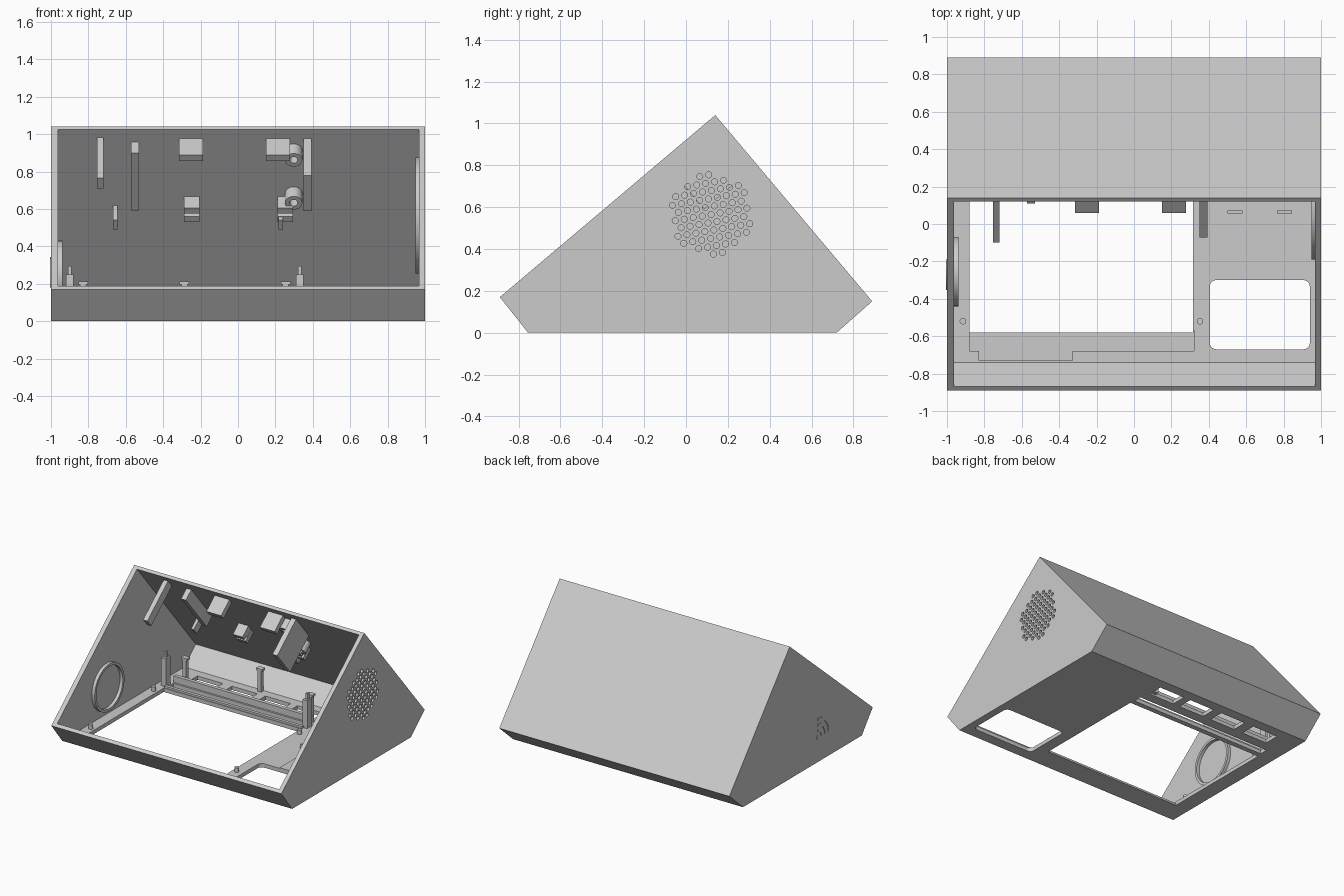
import bpy, bmesh, math
from mathutils import Vector

if "Cube" in bpy.data.objects:
    bpy.data.objects.remove(bpy.data.objects["Cube"])

grey = bpy.data.materials.new("light_grey")
grey.diffuse_color = (0.6, 0.6, 0.6, 1)
grey.use_nodes = True
grey.node_tree.nodes["Principled BSDF"].inputs["Base Color"].default_value = grey.diffuse_color


def make(name, bm, smooth=False):
    bmesh.ops.recalc_face_normals(bm, faces=bm.faces)
    me = bpy.data.meshes.new(name)
    bm.to_mesh(me)
    bm.free()
    me.materials.append(grey)
    ob = bpy.data.objects.new(name, me)
    bpy.context.collection.objects.link(ob)
    if smooth:
        bpy.ops.object.select_all(action='DESELECT')
        ob.select_set(True)
        bpy.context.view_layer.objects.active = ob
        bpy.ops.object.shade_smooth_by_angle(angle=math.radians(35))
    return ob


def add_prism(bm, pts, vec):
    """Closed prism from a planar outline swept along vec."""
    vec = Vector(vec)
    a = [bm.verts.new(p) for p in pts]
    b = [bm.verts.new(Vector(p) + vec) for p in pts]
    bm.faces.new(a)
    bm.faces.new(b[::-1])
    for i in range(len(a)):
        j = (i + 1) % len(a)
        bm.faces.new((a[i], b[i], b[j], a[j]))


def prism(name, pts, vec, smooth=False):
    bm = bmesh.new()
    add_prism(bm, pts, vec)
    return make(name, bm, smooth)


def box(name, x0, x1, y0, y1, z0, z1):
    return prism(name, [(x0, y0, z0), (x1, y0, z0), (x1, y1, z0), (x0, y1, z0)], (0, 0, z1 - z0))


def circle(r, n, a0=0.0):
    return [(r * math.cos(a0 + 2 * math.pi * i / n), r * math.sin(a0 + 2 * math.pi * i / n)) for i in range(n)]


def side_prism(name, profile, x0, x1, smooth=False):
    return prism(name, [(x0, y, z) for y, z in profile], (x1 - x0, 0, 0), smooth)


def cut(ob, cutter):
    mod = ob.modifiers.new("cut", 'BOOLEAN')
    mod.operation, mod.solver, mod.object = 'DIFFERENCE', 'EXACT', cutter
    bpy.context.view_layer.objects.active = ob
    bpy.ops.object.modifier_apply(modifier=mod.name)
    bpy.data.objects.remove(cutter)


# Housing: wedge profile, hollowed through the sloping open front
case = side_prism("housing", [(-.89, .17), (-.755, 0), (.72, 0), (.89, .15), (.14, 1.04)], -1, 1)
cut(case, side_prism("cavity", [(-.74, .03), (.709, .03), (.85, .156), (.121, 1.024),
                                (.0565, 1.1), (-.9315, .2654)], -.963, .967))

# Floor openings: main bay, recessed ledges, rail slit and back windows
cut(case, box("bay", -.88, .315, -.58, .335, -.1, .1))
cut(case, box("ledge", -.88, .32, -.68, -.57, .015, .1))
cut(case, box("ledge_step", -.83, -.33, -.73, -.67, .015, .1))
cut(case, box("slit", -.87, .31, .375, .44, -.1, .1))
for cx in (.18, -.1, -.39, -.69):
    cut(case, box("vent", cx - .11, cx + .11, .52, .64, -.1, .1))

# Rounded hatch in the floor
hatch = []
for cx, cy, a0 in ((.905, -.335, 0), (.44, -.335, 90), (.44, -.635, 180), (.905, -.635, 270)):
    for k in range(7):
        a = math.radians(a0 + 15 * k)
        hatch.append((cx + .035 * math.cos(a), cy + .035 * math.sin(a), -.1))
cut(case, prism("hatch", hatch, (0, 0, .2)))

# Speaker grille: tilted hexagonal field of holes in the right wall
bm = bmesh.new()
step, tilt, gy, gz = .0435, math.radians(10), .12, .565
for i in range(-6, 7):
    for j in range(-6, 7):
        u, v = step * (i + j / 2), step * j * .866
        if math.hypot(u, v) < .19:
            y = gy + u * math.cos(tilt) - v * math.sin(tilt)
            z = gz + u * math.sin(tilt) + v * math.cos(tilt)
            add_prism(bm, [(.9, y + p, z + q) for p, q in circle(.0145, 12)], (.2, 0, 0))
cut(case, make("grille_holes", bm))


# Rings on the inside of the side walls
def ring(name, cy, cz, r_out, r_in, x0, x1):
    bm = bmesh.new()
    n = 64
    loops = []
    for x, r in ((x0, r_in), (x0, r_out), (x1, r_out), (x1, r_in)):
        loops.append([bm.verts.new((x, cy + p, cz + q)) for p, q in circle(r, n)])
    for k in range(4):
        a, b = loops[k], loops[(k + 1) % 4]
        for i in range(n):
            j = (i + 1) % n
            bm.faces.new((a[i], a[j], b[j], b[i]))
    return make(name, bm, True)


ring("left_ring", -.255, .245, .185, .165, -.97, -.938)
ring("speaker_ring", .12, .565, .31, .29, .95, .97)

# Raised signal arcs on the outside of the left wall
sy, sz = -.205, .195
side_prism("signal_dot", [(sy + p, sz + q) for p, q in circle(.016, 16)], -1.004, -.99)
for r in (.05, .095, .14):
    angles = [math.radians(90 + 90 * k / 12) for k in range(13)]
    arc = [(sy + (r + .009) * math.cos(a), sz + (r + .009) * math.sin(a)) for a in angles]
    arc += [(sy + (r - .009) * math.cos(a), sz + (r - .009) * math.sin(a)) for a in reversed(angles)]
    side_prism("signal_arc", arc, -1.004, -.99)

# Mounts on the back wall: u runs down the wall from the ridge, n goes inward
RIDGE, DOWN, IN = Vector((0, .14, 1.04)), Vector((0, .644, -.765)), Vector((0, -.765, -.644))


def wall_block(name, x0, x1, u0, u1, n):
    base = RIDGE + IN * .015
    pts = [base + DOWN * u + Vector((x, 0, 0)) for x, u in ((x0, u0), (x1, u0), (x1, u1), (x0, u1))]
    return prism(name, pts, IN * (n - .015))


wall_block("support_arm", -.755, -.718, .055, .13, .36)
wall_block("long_rib", -.572, -.53, .088, .49, .113)
wall_block("deep_rib", .35, .392, .062, .31, .33)
for x in (-.315, .15):
    wall_block("stop_block", x, x + .128, .062, .107, .16)
for x in (-.29, .21):
    wall_block("clip_upper", x, x + .085, .467, .505, .12)
    wall_block("clip_bridge", x + .005, x + .08, .505, .528, .09)
    wall_block("clip_lower", x, x + .085, .528, .566, .12)
for x in (-.667, .217):
    wall_block("wall_nub", x, x + .024, .53, .595, .147)
for u in (.145, .445):
    c = RIDGE + DOWN * u + IN * .015 + Vector((.298, 0, 0))
    boss = prism("screw_boss", [c + Vector((p, 0, 0)) + DOWN * q for p, q in circle(.046, 32)], IN * .09, True)
    c = c + IN * .04
    cut(boss, prism("pilot", [c + Vector((p, 0, 0)) + DOWN * q for p, q in circle(.022, 24)], IN * .2))

# Floor pegs around the bay
for x in (-.915, .353):
    for y in (-.52, .26):
        prism("floor_peg", [(x + p, y + q, .02) for p, q in circle(.017, 24)], (0, 0, .045), True)

# Tall posts with narrow tips, and capped posts near the back
for x in (-.9, .33):
    box("tall_post", x - .02, x + .02, .36, .42, .01, .25)
    box("tall_post_tip", x - .01, x + .01, .38, .4, .24, .295)
for x, y in ((-.828, .53), (-.287, .69), (.255, .54)):
    box("capped_post", x - .016, x + .016, y - .016, y + .016, .01, .2)
    box("post_cap", x - .026, x + .026, y - .02, y + .02, .195, .212)

# Raised rails beside the bay, floor plate and tabs on the right
box("bay_rail", -.88, .32, .455, .485, .02, .08)
box("bay_edge_rail", -.88, .32, .34, .365, .02, .045)
box("floor_plate", .57, .77, -.3, .7, .028, .035)
for x in (.5, .765):
    box("floor_tab", x, x + .08, .055, .072, .02, .065)
